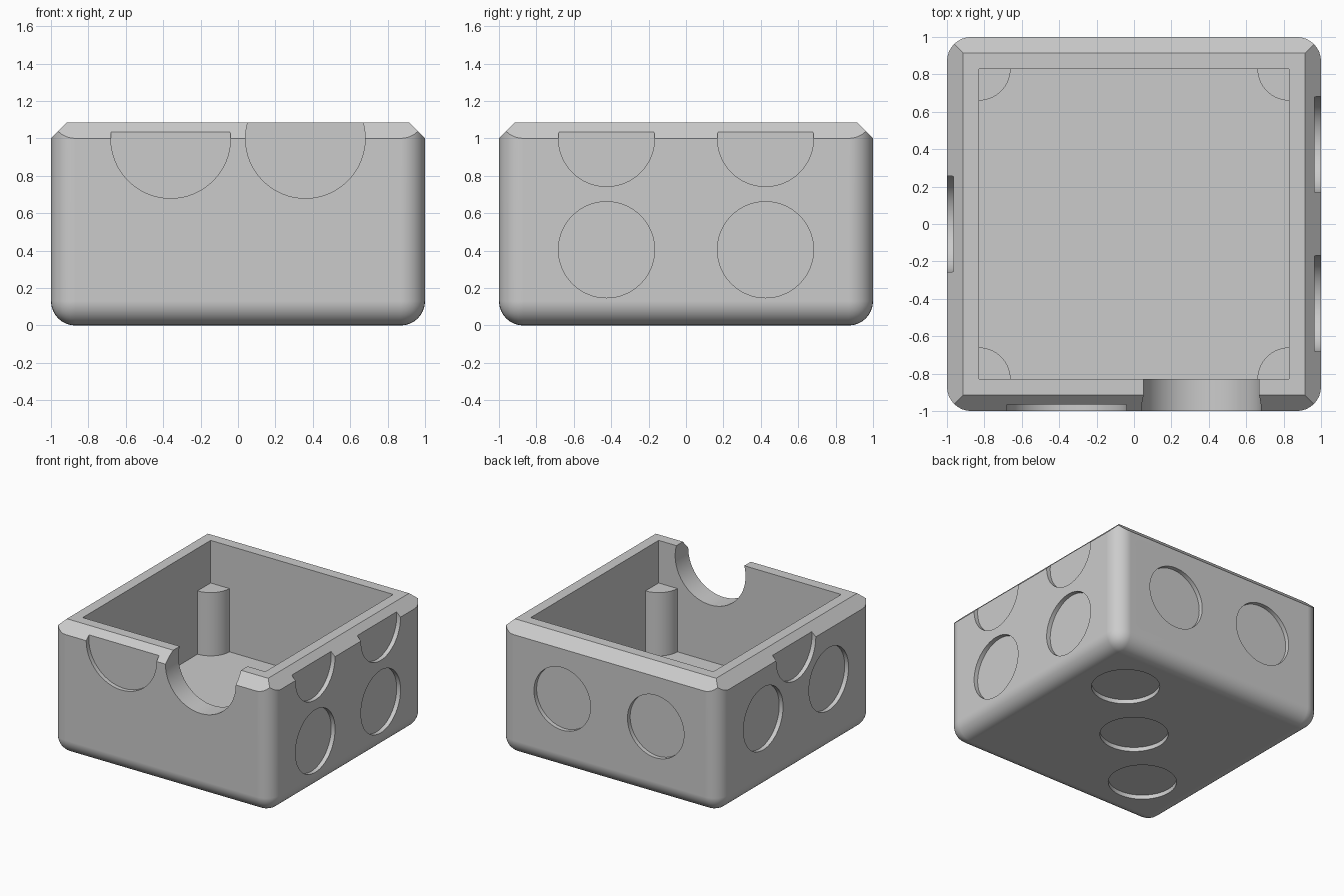
import bpy
import bmesh
from math import cos, sin, pi
from mathutils import Matrix, Vector

if "Cube" in bpy.data.objects:
    bpy.data.objects.remove(bpy.data.objects["Cube"], do_unlink=True)

RIM = 1.085       # height of the rim
CHAMFER = 0.085   # bevel around the rim
ROUND = 0.13      # rounding of the outer edges
INNER = 0.83      # half width of the cavity
FLOOR = 0.215     # height of the cavity floor
RECESS = 0.035    # depth of the knockouts
POST_TOP = 0.735

GREY = (0.6, 0.6, 0.6, 1)
grey = bpy.data.materials.new("light grey plastic")
grey.use_nodes = True
grey.diffuse_color = GREY
grey.node_tree.nodes["Principled BSDF"].inputs["Base Color"].default_value = GREY


def make_object(name, bm):
    bmesh.ops.recalc_face_normals(bm, faces=bm.faces)
    mesh = bpy.data.meshes.new(name)
    bm.to_mesh(mesh)
    bm.free()
    mesh.materials.append(grey)
    obj = bpy.data.objects.new(name, mesh)
    bpy.context.collection.objects.link(obj)
    return obj


def box(bm, half, low, high):
    size = Matrix.Diagonal((2 * half, 2 * half, high - low, 1))
    bmesh.ops.create_cube(bm, size=1, matrix=Matrix.Translation((0, 0, (low + high) / 2)) @ size)


def slice_off(bm, point, normal):
    """Cut away everything beyond a plane and cap the opening."""
    geom = bm.verts[:] + bm.edges[:] + bm.faces[:]
    cut = bmesh.ops.bisect_plane(bm, geom=geom, plane_co=point, plane_no=normal,
                                 clear_outer=True, dist=1e-5)["geom_cut"]
    bmesh.ops.holes_fill(bm, edges=[e for e in cut if isinstance(e, bmesh.types.BMEdge)], sides=0)


def round_cutter(centre, direction, radius, inward):
    """Cylinder reaching from outside the surface to a depth inside it."""
    outward = Vector(direction)
    length = inward + 0.2
    middle = Vector(centre) + outward * (length / 2 - inward)
    turn = outward.to_track_quat("Z", "Y").to_matrix().to_4x4()
    bm = bmesh.new()
    bmesh.ops.create_cone(bm, cap_ends=True, segments=64, radius1=radius, radius2=radius,
                          depth=length, matrix=Matrix.Translation(middle) @ turn)
    return make_object("knockout_cutter", bm)


def cut_out(target, cutter):
    mod = target.modifiers.new("cut", "BOOLEAN")
    mod.operation = "DIFFERENCE"
    mod.solver = "EXACT"
    mod.object = cutter
    bpy.context.view_layer.objects.active = target
    bpy.ops.object.modifier_apply(modifier=mod.name)
    bpy.data.objects.remove(cutter, do_unlink=True)


def smooth(obj):
    bpy.ops.object.select_all(action="DESELECT")
    obj.select_set(True)
    bpy.context.view_layer.objects.active = obj
    bpy.ops.object.shade_smooth_by_angle(angle=pi / 6)
    obj.modifiers.new("flat panels", "WEIGHTED_NORMAL").keep_sharp = True


# Outer shell: rounded sides and base, chamfered rim
bm = bmesh.new()
box(bm, 1, 0, 1.5)
soft = [e for e in bm.edges if min(v.co.z for v in e.verts) < 0.01]
bmesh.ops.bevel(bm, geom=soft, offset=ROUND, segments=8, profile=0.5, affect="EDGES")
slice_off(bm, (0, 0, RIM), (0, 0, 1))
for side in ((1, 0), (-1, 0), (0, 1), (0, -1)):
    slice_off(bm, (side[0], side[1], RIM - CHAMFER), Vector((*side, 1)).normalized())
body = make_object("box_body", bm)

# Cavity
bm = bmesh.new()
box(bm, INNER, FLOOR, 1.5)
cut_out(body, make_object("cavity_cutter", bm))

# Round knockouts: centre, outward direction, radius, depth
SMALL, LARGE = 0.257, 0.32
knockouts = [
    ((-0.36, -1, 1), (0, -1, 0), LARGE, RECESS),
    ((0.36, -1, 1), (0, -1, 0), LARGE, 0.25),    # open cable notch
    ((-1, 0, 1), (-1, 0, 0), SMALL, RECESS),
]
for s in (-0.425, 0.425):
    knockouts += [
        ((1, s, 1), (1, 0, 0), SMALL, RECESS),
        ((1, s, 0.405), (1, 0, 0), SMALL, RECESS),
        ((-1, s, 0.59), (-1, 0, 0), SMALL, RECESS),
        ((s, 1, 0.59), (0, 1, 0), SMALL, RECESS),
    ]
for d in (-0.51, 0, 0.51):
    knockouts.append(((d, d, 0), (0, 0, -1), SMALL, RECESS))
for knockout in knockouts:
    cut_out(body, round_cutter(*knockout))
smooth(body)

# Quarter-round screw posts in the cavity corners
for sx, sy, name in ((1, -1, "front_left"), (-1, -1, "front_right"),
                     (1, 1, "back_left"), (-1, 1, "back_right")):
    deep = INNER + 0.02
    profile = [(deep, deep), (deep, INNER - 0.17)]
    profile += [(INNER - 0.17 * sin(a), INNER - 0.17 * cos(a))
                for a in (i * pi / 32 for i in range(17))]
    profile.append((INNER - 0.17, deep))
    bm = bmesh.new()
    base = bm.faces.new([bm.verts.new((sx * x, sy * y, FLOOR - 0.02)) for x, y in profile])
    top = bmesh.ops.extrude_face_region(bm, geom=[base])["geom"]
    bmesh.ops.translate(bm, vec=(0, 0, POST_TOP - FLOOR + 0.02),
                        verts=[v for v in top if isinstance(v, bmesh.types.BMVert)])
    smooth(make_object(name + "_post", bm))
